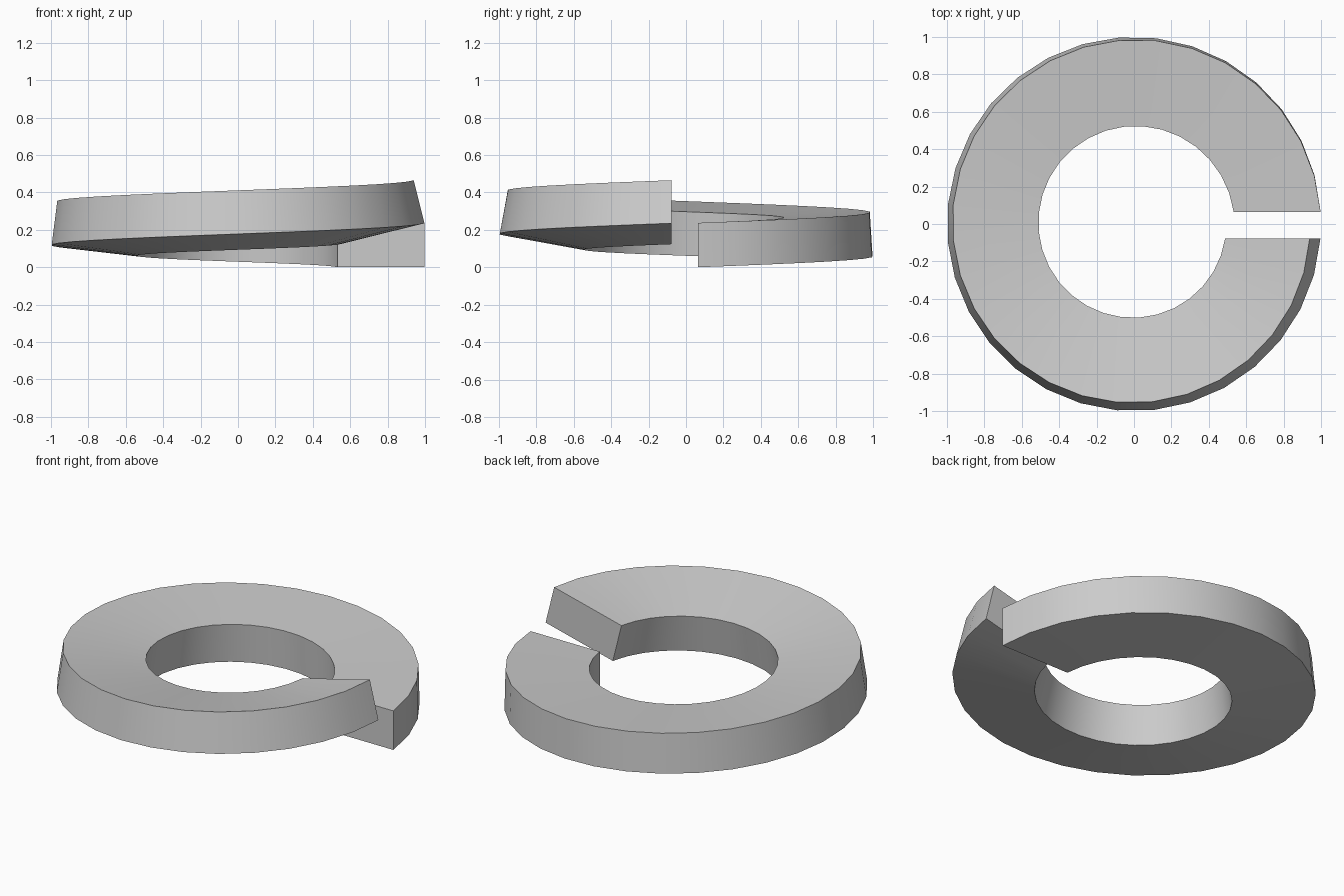
import bpy
import bmesh
from math import radians, sin, cos, asin, pi

cube = bpy.data.objects.get("Cube")
if cube:
    bpy.data.objects.remove(cube)

STEPS = 31
OUTER = 1.0        # outer radius at the lower edge
WIDTH = 0.463      # radial width of the section
HEIGHT = 0.237     # section height
RISE = 0.235       # climb over one turn
TWIST = radians(14)
START_Y, END_Y = 0.065, -0.077   # straight cuts on either side of the gap


def section(t):
    """Corners of the twisting rectangular section as (radius, z)."""
    a = TWIST * t
    along = (-WIDTH * cos(a), -WIDTH * sin(a))
    up = (-HEIGHT * sin(a), HEIGHT * cos(a))
    corners = []
    for i, j in ((0, 0), (0, 1), (1, 1), (1, 0)):
        corners.append((OUTER + i * along[0] + j * up[0],
                        RISE * t + i * along[1] + j * up[1]))
    return corners


# Cut angles keep both end faces parallel to the x axis
starts = [asin(START_Y / r) for r, z in section(0)]
ends = [2 * pi + asin(END_Y / r) for r, z in section(1)]

# Sweep the section around the ring
bm = bmesh.new()
rings = []
for k in range(STEPS + 1):
    t = k / STEPS
    ring = []
    for (r, z), a0, a1 in zip(section(t), starts, ends):
        a = a0 + (a1 - a0) * t
        ring.append(bm.verts.new((r * cos(a), r * sin(a), max(z, 0))))
    rings.append(ring)
for lower, upper in zip(rings, rings[1:]):
    for i in range(4):
        j = (i + 1) % 4
        bm.faces.new((lower[i], lower[j], upper[j], upper[i]))
bm.faces.new(rings[0])
bm.faces.new(rings[-1])
bmesh.ops.recalc_face_normals(bm, faces=bm.faces)

mesh = bpy.data.meshes.new("split_ring")
bm.to_mesh(mesh)
bm.free()
ring_obj = bpy.data.objects.new("split_ring", mesh)
bpy.context.collection.objects.link(ring_obj)

# Plain grey metal
grey = (0.6, 0.6, 0.6, 1)
mat = bpy.data.materials.new("light_grey")
mat.use_nodes = True
mat.diffuse_color = grey
mat.node_tree.nodes["Principled BSDF"].inputs["Base Color"].default_value = grey
mesh.materials.append(mat)

# Smooth walls, crisp edges
bpy.ops.object.select_all(action='DESELECT')
ring_obj.select_set(True)
bpy.context.view_layer.objects.active = ring_obj
bpy.ops.object.shade_smooth_by_angle(angle=radians(30))
